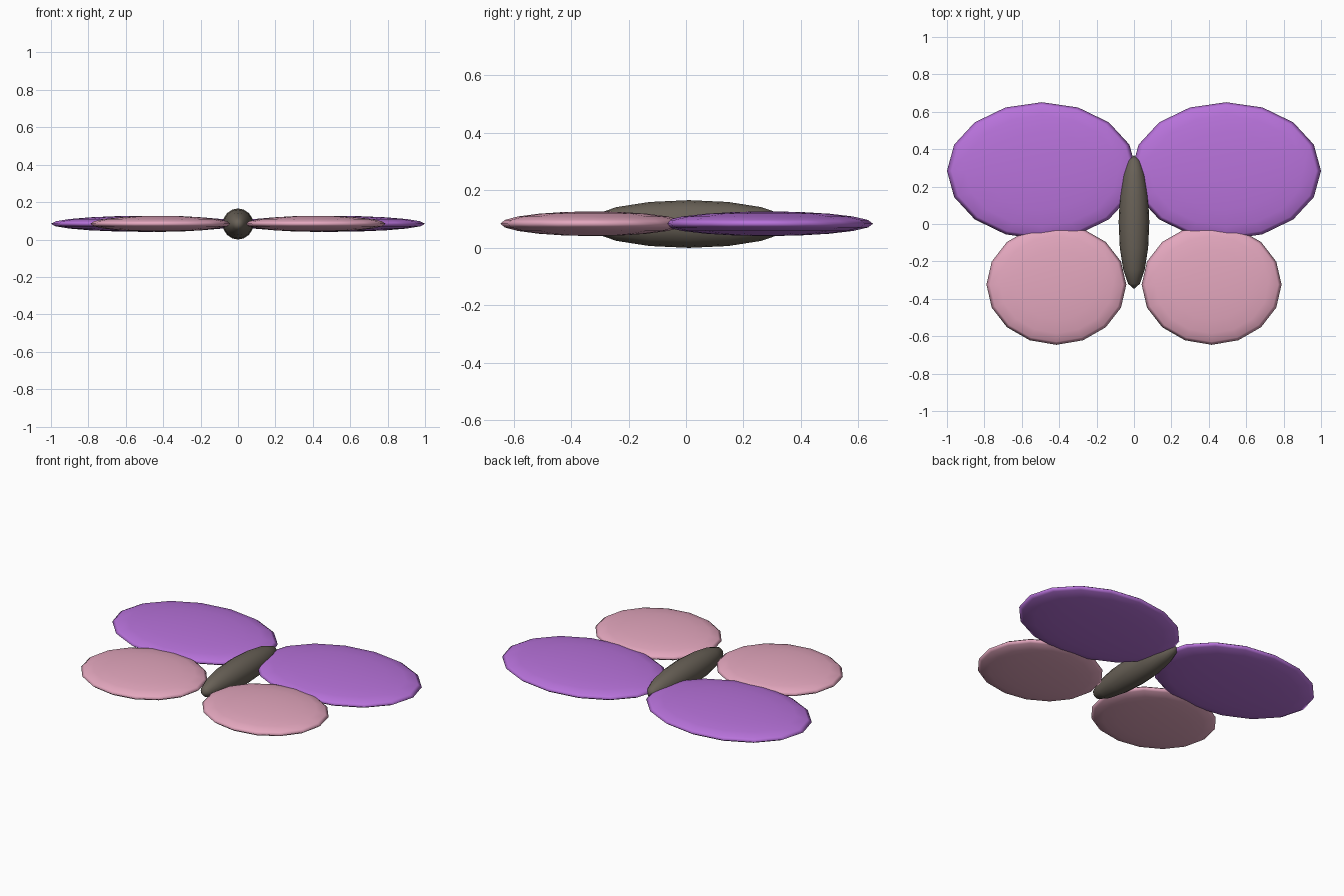
import bpy
import bmesh
from mathutils import Matrix, Vector
from math import radians

if "Cube" in bpy.data.objects:
    bpy.data.objects.remove(bpy.data.objects["Cube"])


def material(name, rgb):
    mat = bpy.data.materials.new(name)
    mat.diffuse_color = (*rgb, 1)
    mat.use_nodes = True
    mat.node_tree.nodes["Principled BSDF"].inputs["Base Color"].default_value = mat.diffuse_color
    return mat


def ellipsoid(name, centre, radii, mat, rings=10, tilt=0):
    """Smooth sphere, optionally tipped about x, stretched to the given radii."""
    bm = bmesh.new()
    bmesh.ops.create_uvsphere(bm, u_segments=16, v_segments=rings, radius=1)
    bm.transform(Matrix.Translation(centre) @ Matrix.Diagonal((*radii, 1))
                 @ Matrix.Rotation(radians(tilt), 4, 'X'))
    for face in bm.faces:
        face.smooth = True
    mesh = bpy.data.meshes.new(name)
    bm.to_mesh(mesh)
    bm.free()
    mesh.materials.append(mat)
    obj = bpy.data.objects.new(name, mesh)
    bpy.context.collection.objects.link(obj)
    return obj


purple = material("purple", (0.48, 0.17, 0.71))
pink = material("pink", (0.78, 0.39, 0.52))
brown = material("brown", (0.14, 0.12, 0.095))

MID_Z = 0.083

# Body, with its poles at the head and tail
ellipsoid("body", Vector((0, 0.01, MID_Z)), (0.082, 0.357, 0.083), brown, 8, 90)

# Wings, one pair per side
for side, s in (("left", -1), ("right", 1)):
    ellipsoid(f"{side}_upper_wing", Vector((s * 0.493, 0.284, MID_Z + 0.001)),
              (0.507, 0.367, 0.043), purple)
    ellipsoid(f"{side}_lower_wing", Vector((s * 0.415, -0.324, MID_Z + 0.001)),
              (0.374, 0.322, 0.043), pink)
